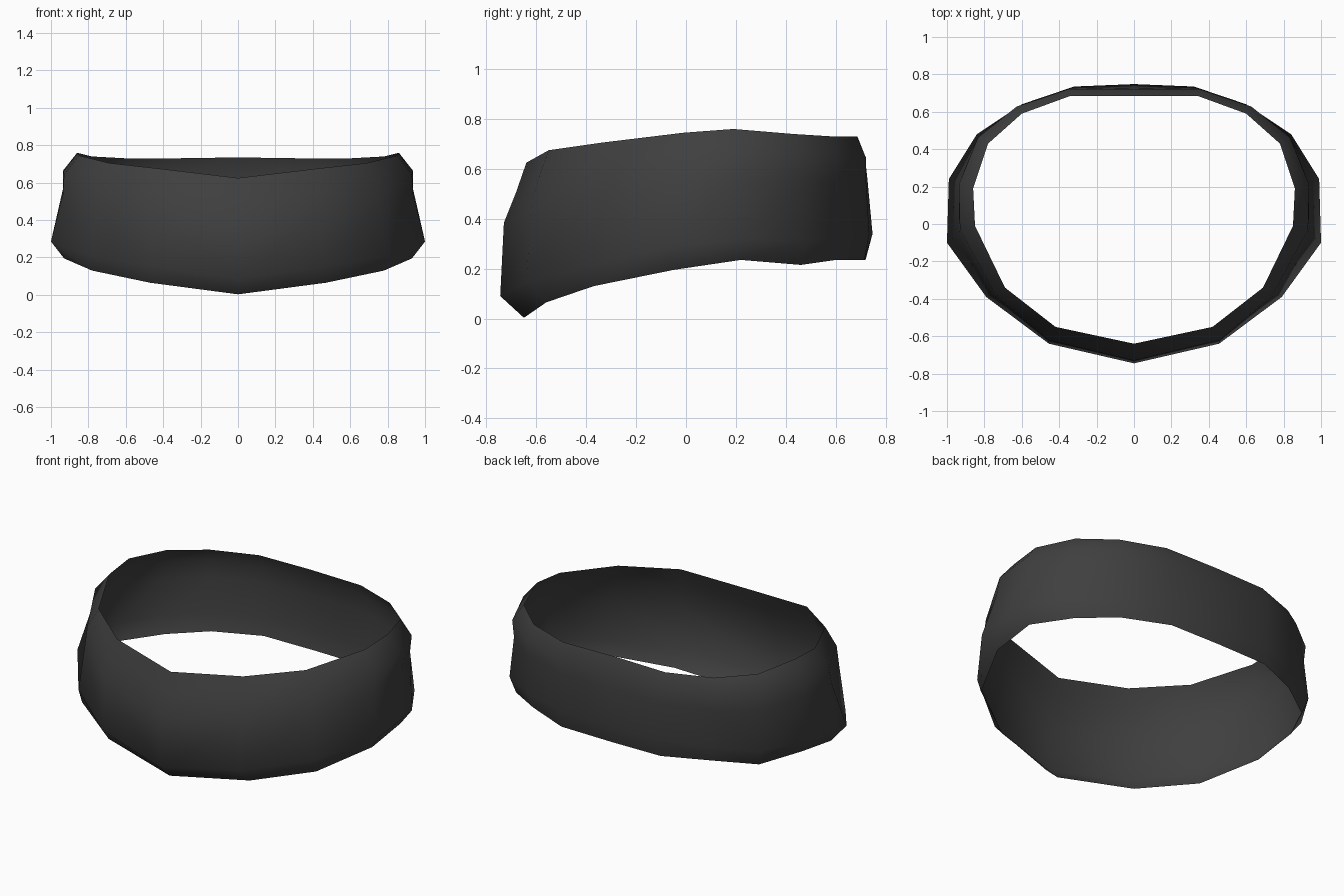
import bpy
import bmesh
from mathutils import Vector

if "Cube" in bpy.data.objects:
    bpy.data.objects.remove(bpy.data.objects["Cube"])

# Half rings of the band, from the front centre round to the back centre
BOTTOM = [(0, -.65, .003), (.47, -.56, .065), (.78, -.37, .13),
          (.93, -.05, .195), (.93, .22, .235), (.81, .46, .215),
          (.60, .60, .235), (.33, .715, .235), (0, .72, .235)]
LOW = [(0, -.745, .09), (.455, -.64, .15), (.79, -.39, .21),
       (1.0, -.10, .285), (.99, .24, .32), (.84, .48, .31),
       (.60, .64, .33), (.32, .735, .34), (0, .748, .34)]
TOP = [(0, -.64, .625), (.42, -.55, .675), (.69, -.34, .705),
       (.85, -.01, .745), (.86, .19, .76), (.78, .43, .74),
       (.60, .59, .73), (.34, .685, .73), (0, .685, .735)]


def between(t, push):
    """Ring between the low and top rings, pushed outwards by a factor."""
    ring = []
    for a, b in zip(LOW, TOP):
        p = Vector(a).lerp(Vector(b), t)
        k = push(p)
        ring.append((p.x * k, p.y * k, p.z))
    return ring


# The middle bulges at the front, the upper row flares at the sides
middle = between(.55, lambda p: 1.02 + .09 * max(0, -p.y) ** 2)
upper = between(.78, lambda p: 1.027 + .03 * abs(p.x))

# Skin the rings into one thin sheet
bm = bmesh.new()
rows = [[bm.verts.new(p) for p in ring]
        for ring in (BOTTOM, LOW, middle, upper, TOP)]
for lo, hi in zip(rows, rows[1:]):
    for i in range(len(lo) - 1):
        bm.faces.new((lo[i], lo[i + 1], hi[i + 1], hi[i])).smooth = True
mesh = bpy.data.meshes.new("band")
bm.to_mesh(mesh)
bm.free()

band = bpy.data.objects.new("band", mesh)
bpy.context.collection.objects.link(band)

# Mirror the half band across x = 0
mirror = band.modifiers.new("mirror", 'MIRROR')
mirror.use_clip = True
mirror.merge_threshold = .001

# Dark grey cloth
cloth = bpy.data.materials.new("dark grey")
cloth.diffuse_color = (.05, .05, .05, 1)
cloth.use_nodes = True
cloth.node_tree.nodes["Principled BSDF"].inputs["Base Color"].default_value = cloth.diffuse_color
mesh.materials.append(cloth)
